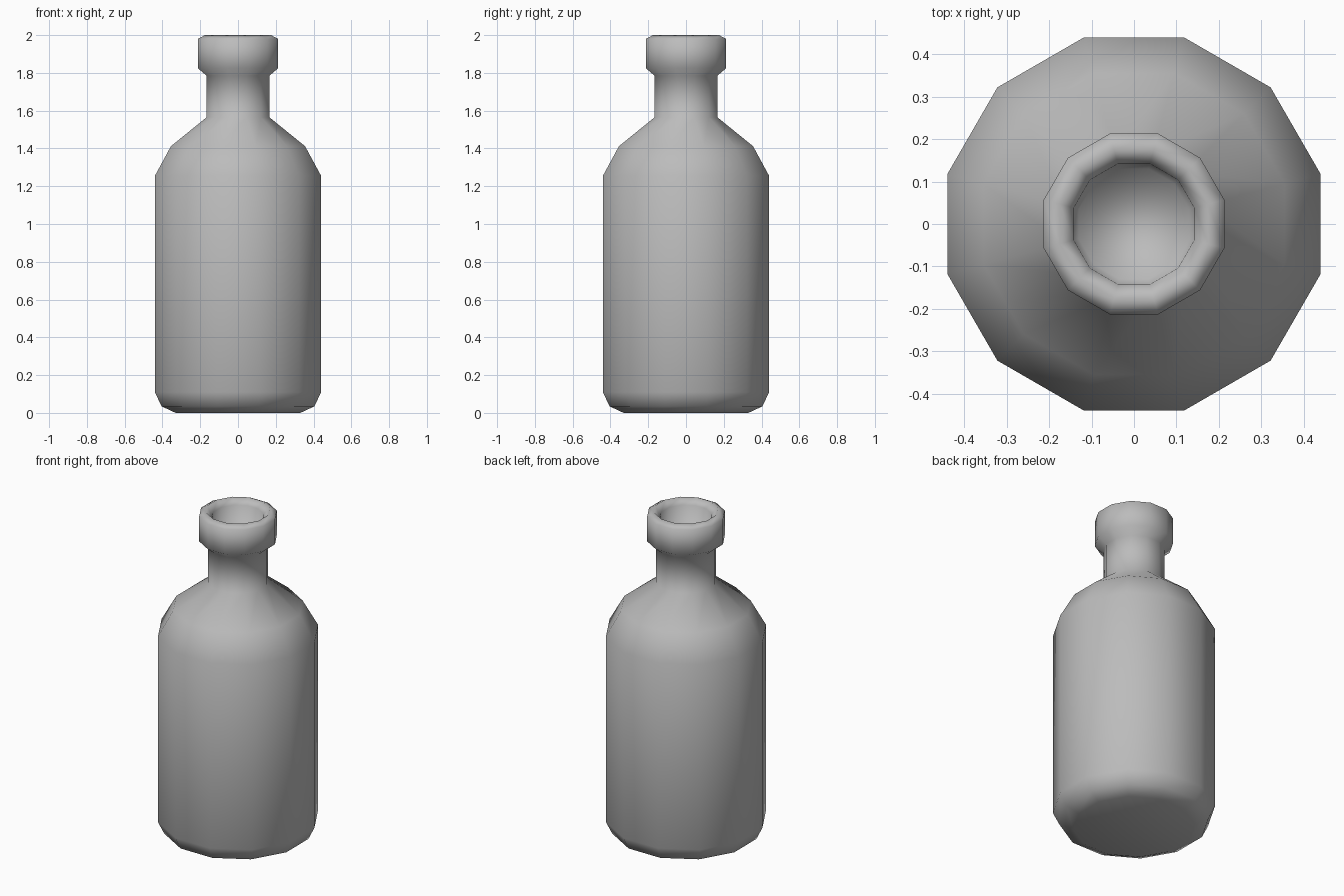
import bpy, bmesh, math

cube = bpy.data.objects.get("Cube")
if cube:
    bpy.data.objects.remove(cube, do_unlink=True)

SIDES = 12

# Single plain grey
grey = bpy.data.materials.new("plain_grey")
grey.use_nodes = True
colour = (0.5, 0.5, 0.5, 1)
grey.diffuse_color = colour
grey.node_tree.nodes["Principled BSDF"].inputs["Base Color"].default_value = colour


def lathe(name, profile):
    """Spin (flat-to-centre radius, height) points and cap both ends."""
    bm = bmesh.new()
    rings = []
    for apothem, z in profile:
        r = apothem / math.cos(math.pi / SIDES)
        angles = [2 * math.pi * (i + 0.5) / SIDES for i in range(SIDES)]
        rings.append([bm.verts.new((r * math.cos(a), r * math.sin(a), z)) for a in angles])
    for low, high in zip(rings, rings[1:]):
        for i in range(SIDES):
            j = (i + 1) % SIDES
            bm.faces.new((low[i], low[j], high[j], high[i]))
    bm.faces.new(rings[0][::-1])
    bm.faces.new(rings[-1])
    for face in bm.faces:
        face.smooth = True
    mesh = bpy.data.meshes.new(name)
    bm.to_mesh(mesh)
    bm.free()
    mesh.materials.append(grey)
    obj = bpy.data.objects.new(name, mesh)
    bpy.context.collection.objects.link(obj)
    return obj


base = [(0.33, 0), (0.405, 0.035), (0.44, 0.11)]
shoulder = [(0.44, 1.255), (0.355, 1.412), (0.166, 1.565)]
lip = [(0.166, 1.785), (0.213, 1.825), (0.213, 1.98), (0.175, 2.0)]
mouth = [(0.142, 1.965), (0.13, 1.82)]
lathe("bottle", base + shoulder + lip + mouth)
